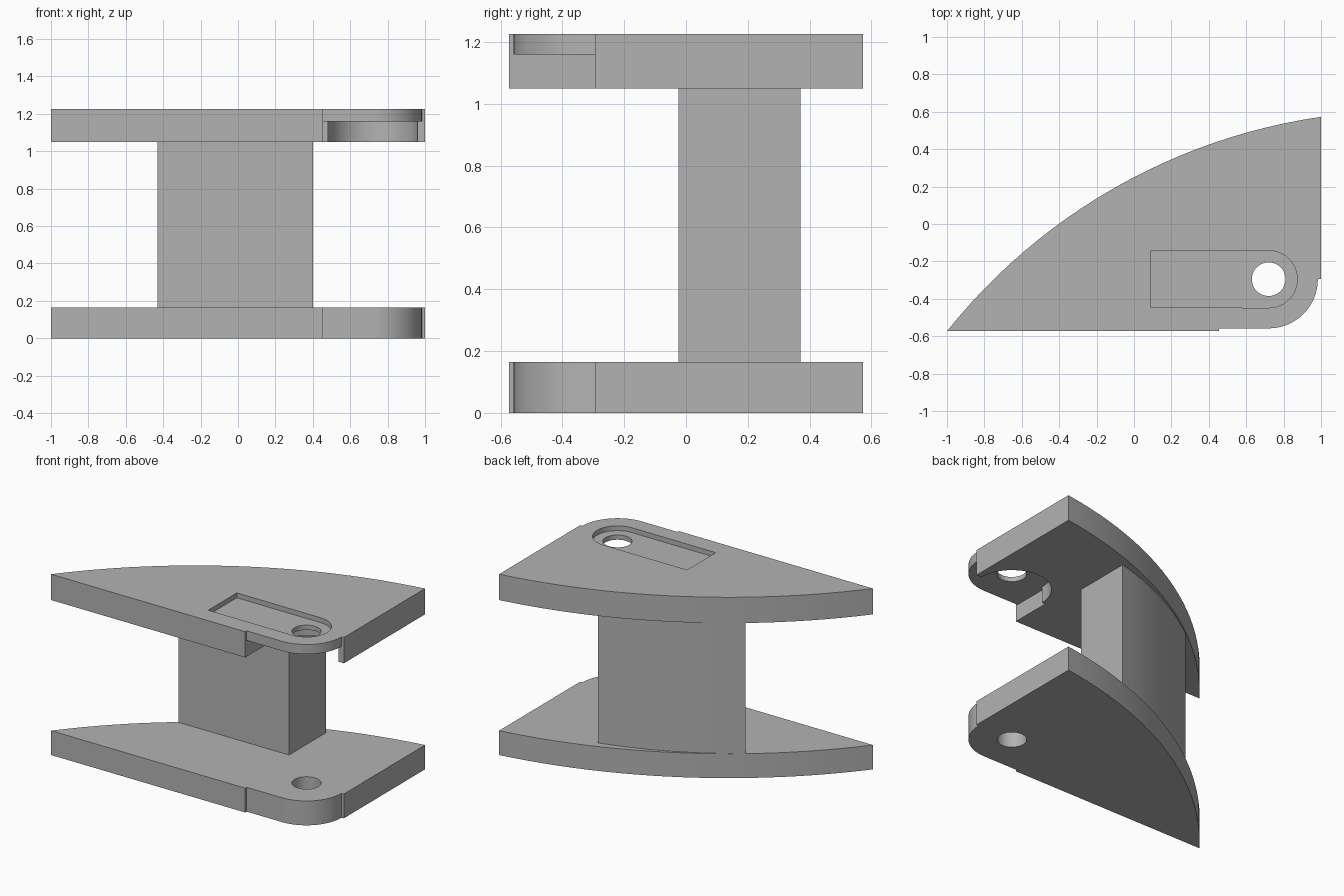
import bpy, bmesh
from math import cos, sin, radians, asin, pi
from mathutils import Vector

if "Cube" in bpy.data.objects:
    bpy.data.objects.remove(bpy.data.objects["Cube"])

grey = bpy.data.materials.new("plain grey")
grey.use_nodes = True
grey.diffuse_color = (0.45, 0.45, 0.45, 1)
grey.node_tree.nodes["Principled BSDF"].inputs["Base Color"].default_value = (0.45, 0.45, 0.45, 1)

HOLE = (0.72, -0.295)       # centre shared by bolt hole, slot end and lug
LOW_TOP, UP_BASE, UP_TOP = 0.165, 1.05, 1.225


def round_arc(centre, radius, start, end, steps=16):
    """Points on a circle between two angles in degrees."""
    angles = [radians(start + (end - start) * i / steps) for i in range(steps + 1)]
    return [(centre[0] + radius * cos(a), centre[1] + radius * sin(a)) for a in angles]


def bowed(a, b, sag, steps):
    """Circular arc from a to b bulging to the right of travel by sag."""
    a, b = Vector(a), Vector(b)
    half = (b - a).length / 2
    along = (b - a).normalized()
    out = Vector((along.y, -along.x))
    radius = (half * half + sag * sag) / (2 * sag)
    centre = (a + b) / 2 + out * (sag - radius)
    sweep = asin(half / radius)
    points = []
    for i in range(steps + 1):
        t = sweep * (2 * i / steps - 1)
        points.append(tuple(centre + along * radius * sin(t) + out * radius * cos(t)))
    return points


def prism(name, outline, z0, z1):
    """Extrude a counter-clockwise outline between two heights."""
    bm = bmesh.new()
    base = bm.faces.new([bm.verts.new((x, y, z0)) for x, y in outline])
    top = bmesh.ops.extrude_face_region(bm, geom=[base])["geom"]
    bmesh.ops.translate(bm, vec=(0, 0, z1 - z0),
                        verts=[v for v in top if isinstance(v, bmesh.types.BMVert)])
    bmesh.ops.recalc_face_normals(bm, faces=bm.faces)
    mesh = bpy.data.meshes.new(name)
    bm.to_mesh(mesh)
    bm.free()
    mesh.materials.append(grey)
    obj = bpy.data.objects.new(name, mesh)
    bpy.context.collection.objects.link(obj)
    return obj


def activate(obj):
    bpy.ops.object.select_all(action='DESELECT')
    obj.select_set(True)
    bpy.context.view_layer.objects.active = obj


def cut(obj, outline, z0, z1):
    """Subtract a prism from an object."""
    cutter = prism("cutter", outline, z0, z1)
    cutter.hide_render = True
    mod = obj.modifiers.new("cut", 'BOOLEAN')
    mod.operation, mod.solver, mod.object = 'DIFFERENCE', 'EXACT', cutter
    activate(obj)
    bpy.ops.object.modifier_apply(modifier=mod.name)
    bpy.data.objects.remove(cutter)


# Shared plate outline: straight front, rounded lug, straight side, bowed back
plate = [(0.455, -0.573), (0.455, -0.558)]
plate += round_arc(HOLE, 0.263, -90, 0)
plate += [(1, -0.295)]
plate += bowed((1, 0.573), (-1, -0.573), 0.2195, 24)
hole = round_arc(HOLE, 0.09, 0, 360, 40)[:-1]

lower_plate = prism("lower_plate", plate, 0, LOW_TOP)
cut(lower_plate, hole, -0.1, 0.3)

upper_plate = prism("upper_plate", plate, UP_BASE, UP_TOP)
# Relief under the lug, open to the front corner
relief = [(0.455, -0.7), (1.1, -0.7), (1.1, -0.295)]
relief += round_arc(HOLE, 0.24, 0, 180, 24) + [(0.455, -0.295)]
cut(upper_plate, relief, 0.9, 1.16)
# Shallow slot in the top face
slot = [(0.09, -0.447)] + round_arc(HOLE, 0.153, -90, 90, 24) + [(0.09, -0.141)]
cut(upper_plate, slot, 1.192, 1.4)
cut(upper_plate, hole, 0.9, 1.4)

# Column with a bowed back joining the plates
column = prism("column", [(0.4, -0.025)] + bowed((0.4, 0.37), (-0.43, -0.025), 0.045, 12),
               LOW_TOP, UP_BASE)

for part in (lower_plate, upper_plate, column):
    activate(part)
    bpy.ops.object.shade_smooth_by_angle(angle=radians(30))
